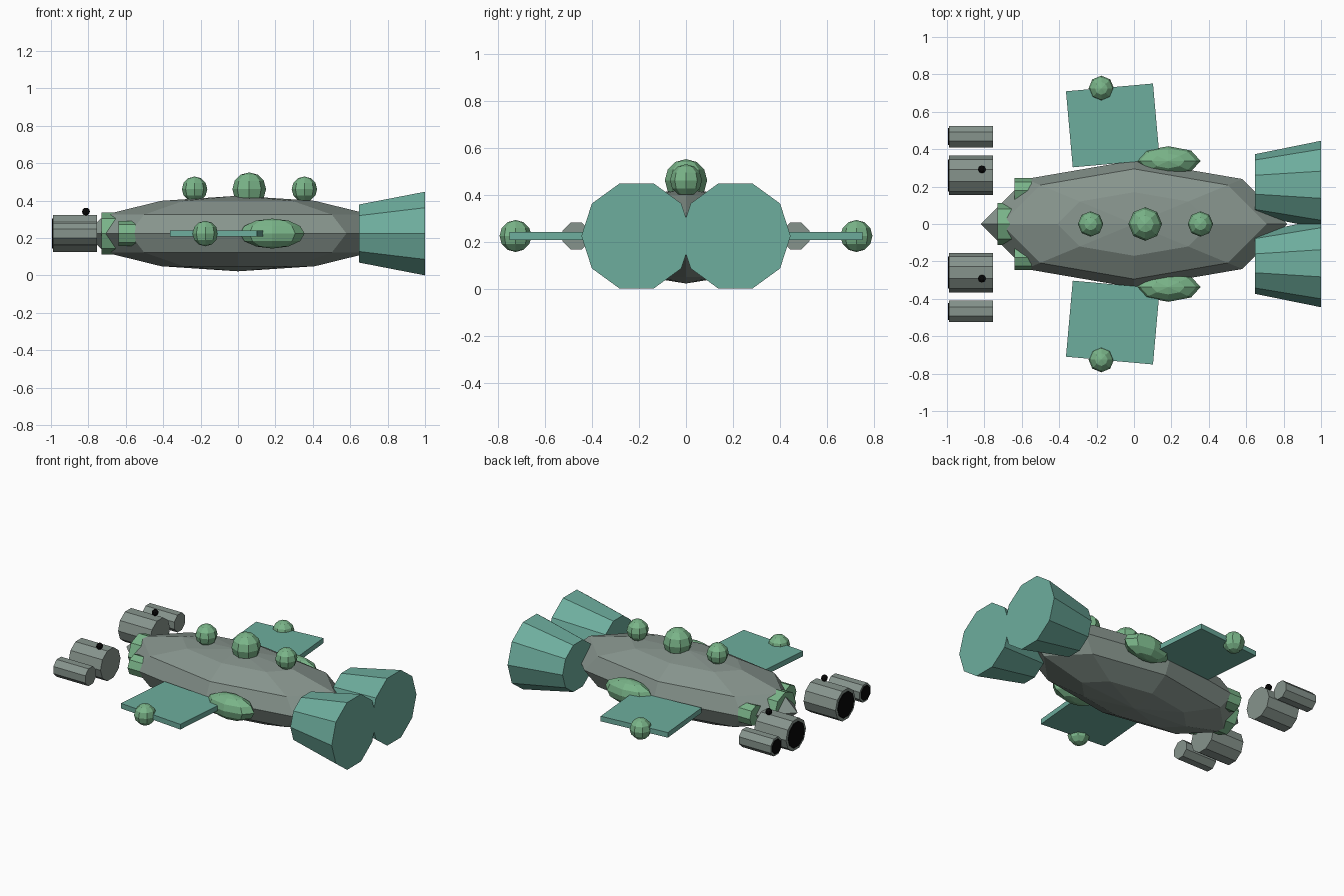
import bpy
from math import pi, radians

if "Cube" in bpy.data.objects:
    bpy.data.objects.remove(bpy.data.objects["Cube"])

ZC = 0.224  # height of the ship's centre line


def material(name, rgb):
    m = bpy.data.materials.new(name)
    m.diffuse_color = (*rgb, 1)
    m.use_nodes = True
    m.node_tree.nodes["Principled BSDF"].inputs["Base Color"].default_value = m.diffuse_color
    return m


GREY = material("hull_grey", (0.24, 0.295, 0.265))
GREEN = material("pod_green", (0.195, 0.46, 0.25))
TEAL = material("panel_teal", (0.155, 0.42, 0.34))
BLACK = material("black", (0.002, 0.002, 0.002))


def finish(name, mat):
    o = bpy.context.object
    o.name = name
    o.data.materials.append(mat)
    return o


def ball(name, loc, size, mat):
    bpy.ops.mesh.primitive_uv_sphere_add(segments=8, ring_count=6, radius=1, location=loc)
    o = finish(name, mat)
    o.scale = size
    return o


def tube(name, x0, x1, y, r0, r1, sides, mat, phase=0.0):
    """Solid cone or cylinder along x; phase 0 puts a vertex on the y axis."""
    bpy.ops.mesh.primitive_cone_add(vertices=sides, radius1=r0, radius2=r1, depth=x1 - x0,
                                    location=((x0 + x1) / 2, y, ZC))
    o = finish(name, mat)
    o.rotation_mode = 'XYZ'
    o.rotation_euler = (phase, pi / 2, 0)
    if phase:
        # spin about the local axis before laying the tube down
        o.rotation_mode = 'ZYX'
        o.rotation_euler = (0, pi / 2, 0)
        from_mat = o.data
        import mathutils
        from_mat.transform(mathutils.Matrix.Rotation(phase, 4, 'Z'))
    return o


# Hull
ball("hull", (0, 0, ZC), (0.82, 0.34, 0.202), GREY)

# Domes along the back
for i, (x, r) in enumerate([(-0.232, 0.068), (0.06, 0.09), (0.355, 0.068)]):
    ball(f"top_dome_{i}", (x, 0, 0.461), (r, r, r), GREEN)

# Nose ring
tube("nose_ring", -0.73, -0.65, 0, 0.113, 0.113, 8, GREEN)

for s, side in ((-1, "right"), (1, "left")):
    # Side pod and cheek ring
    ball(f"side_pod_{side}", (0.183, s * 0.337, ZC), (0.173, 0.079, 0.08), GREEN)
    tube(f"cheek_ring_{side}", -0.64, -0.547, s * 0.178, 0.067, 0.067, 8, GREEN)

    # Wing plate with its ball
    bpy.ops.mesh.primitive_cube_add(size=1, location=(-0.113, s * 0.527, ZC))
    wing = finish(f"wing_{side}", TEAL)
    wing.scale = (0.467, 0.408, 0.034)
    wing.rotation_euler = (0, 0, s * radians(5.1))
    ball(f"wing_ball_{side}", (-0.175, s * 0.725, ZC), (0.068, 0.068, 0.068), GREEN)

    # Engine bell
    tube(f"engine_{side}", 0.646, 1.0, s * 0.21, 0.163, 0.235, 10, TEAL)

    # Front cannons with dark muzzles and a sight bead
    for label, y, r, bore, n, ph in (("large", 0.26, 0.105, 0.085, 10, 0),
                                     ("small", 0.467, 0.062, 0.049, 8, pi / 8)):
        tube(f"{label}_cannon_{side}", -0.99, -0.755, s * y, r, r, n, GREY, ph)
        tube(f"{label}_muzzle_{side}", -0.995, -0.985, s * y, bore, bore, n, BLACK, ph)
    ball(f"sight_bead_{side}", (-0.813, s * 0.292, 0.341), (0.021, 0.021, 0.021), BLACK)
